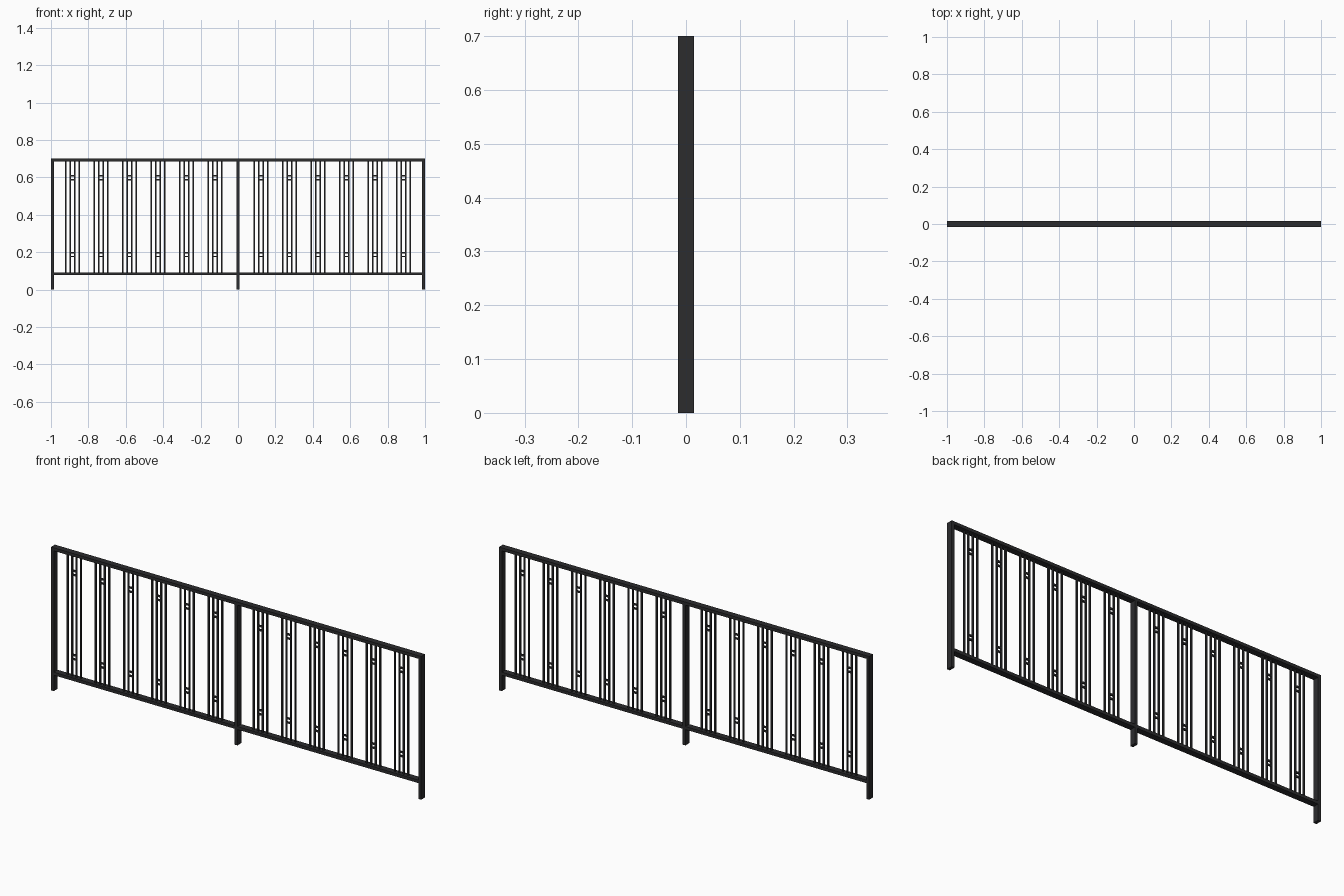
import bpy
import bmesh
from mathutils import Matrix, Vector

if "Cube" in bpy.data.objects:
    bpy.data.objects.remove(bpy.data.objects["Cube"])

black = bpy.data.materials.new("black_metal")
black.diffuse_color = (0.025, 0.025, 0.027, 1)
black.use_nodes = True
black.node_tree.nodes["Principled BSDF"].inputs["Base Color"].default_value = black.diffuse_color


def boxes(name, items):
    """One object from a list of (centre, size) boxes."""
    bm = bmesh.new()
    for c, s in items:
        m = Matrix.Translation(Vector(c)) @ Matrix.Diagonal((*s, 1))
        bmesh.ops.create_cube(bm, size=1, matrix=m)
    me = bpy.data.meshes.new(name)
    bm.to_mesh(me)
    bm.free()
    me.materials.append(black)
    ob = bpy.data.objects.new(name, me)
    bpy.context.collection.objects.link(ob)


H, W, D = 0.70, 0.015, 0.03      # height, post width, frame depth
BAR = 0.0075                     # square baluster thickness
LOW = 0.085                      # bottom rail centre height

# Posts
for name, x in (("left_post", -1 + W / 2), ("middle_post", 0), ("right_post", 1 - W / 2)):
    boxes(name, [((x, 0, H / 2), (W, D, H))])

# Rails between the posts
span = 1 - 1.5 * W
for side, sx in (("left", -1), ("right", 1)):
    x = sx * (W / 2 + span / 2)
    boxes(side + "_top_rail", [((x, 0, H - W / 2), (span, D, W))])
    boxes(side + "_bottom_rail", [((x, 0, LOW), (span, D, W))])

# Groups of four balusters, the inner pair joined by small spacers
z0, z1 = LOW + W / 2, H - W
for side, sx in (("left", -1), ("right", 1)):
    for i in range(6):
        cx = sx * (0.122 + 0.1525 * i)
        boxes(f"{side}_balusters_{i + 1}",
              [((cx + dx, 0, (z0 + z1) / 2), (BAR, BAR, z1 - z0))
               for dx in (-0.036, -0.012, 0.012, 0.036)])
        boxes(f"{side}_spacers_{i + 1}",
              [((cx, 0, zc + dz), (0.024 - BAR, BAR, BAR))
               for zc in (0.187, 0.598) for dz in (-0.010, 0.010)])
